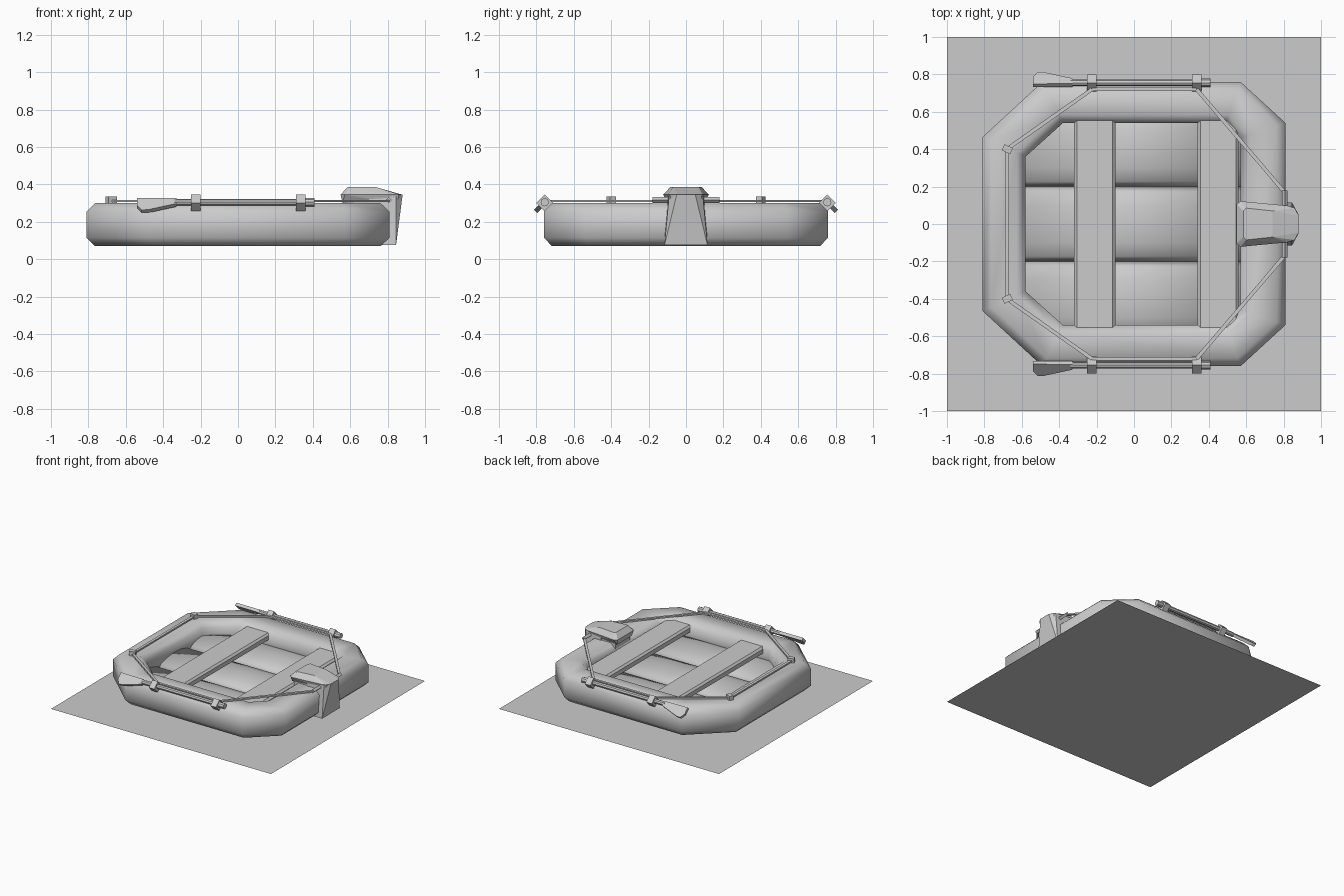
import bpy, bmesh
from math import radians, cos, sin, pi
from mathutils import Vector, Matrix

if "Cube" in bpy.data.objects:
    bpy.data.objects.remove(bpy.data.objects["Cube"])


def finish(name, bm, smooth=False):
    bmesh.ops.recalc_face_normals(bm, faces=bm.faces[:])
    me = bpy.data.meshes.new(name)
    bm.to_mesh(me)
    bm.free()
    for p in me.polygons:
        p.use_smooth = smooth
    ob = bpy.data.objects.new(name, me)
    bpy.context.collection.objects.link(ob)
    return ob


def loft(name, rings, closed=False, smooth=False):
    """Skin a list of equal-length rings; cap the ends unless closed."""
    bm = bmesh.new()
    vs = [[bm.verts.new(p) for p in r] for r in rings]
    n = len(vs[0])
    for i in range(len(vs) if closed else len(vs) - 1):
        a, b = vs[i], vs[(i + 1) % len(vs)]
        for j in range(n):
            bm.faces.new((a[j], a[(j + 1) % n], b[(j + 1) % n], b[j]))
    if not closed:
        bm.faces.new(vs[0])
        bm.faces.new(vs[-1])
    return finish(name, bm, smooth)


def beam(name, a, b, w, h, roll=0):
    """Box running from a to b."""
    a, b = Vector(a), Vector(b)
    rot = (b - a).to_track_quat('X', 'Z').to_matrix().to_4x4()
    m = (Matrix.Translation((a + b) / 2) @ rot @ Matrix.Rotation(radians(roll), 4, 'X')
         @ Matrix.Diagonal(((b - a).length, w, h, 1)))
    bm = bmesh.new()
    bmesh.ops.create_cube(bm, size=1, matrix=m)
    return finish(name, bm)


def hull(name, half):
    """Convex solid, mirrored across y = 0."""
    bm = bmesh.new()
    for x, y, z in half:
        bm.verts.new((x, y, z))
        bm.verts.new((x, -y, z))
    bmesh.ops.convex_hull(bm, input=bm.verts[:])
    bmesh.ops.dissolve_limit(bm, angle_limit=0.02, verts=bm.verts[:], edges=bm.edges[:])
    return finish(name, bm)


# water plane
bm = bmesh.new()
bmesh.ops.create_grid(bm, x_segments=1, y_segments=1, size=1)
finish("ground_plane", bm)

# inflatable hull tube: octagonal section swept round an octagonal path
outer = [(-.81, .465), (-.49, .76), (.57, .76), (.81, .54)]
inner = [(-.58, .36), (-.38, .54), (.49, .54), (.57, .46)]
outer += [(x, -y) for x, y in reversed(outer)]
inner += [(x, -y) for x, y in reversed(inner)]
c = .2
section = [(c, .07), (1 - c, .07), (1, .115), (1, .255), (1 - c, .30), (c, .30), (0, .255), (0, .115)]
rings = [[(i[0] + (o[0] - i[0]) * t, i[1] + (o[1] - i[1]) * t, z) for t, z in section]
         for i, o in zip(inner, outer)]
loft("hull_tube", rings, closed=True, smooth=True)

# three inflated floor rolls
for k, y0 in enumerate((-.4, 0, .4)):
    prof = [(y0 + .2 * cos(2 * pi * a / 12), .135 + .06 * sin(2 * pi * a / 12)) for a in range(12)]
    loft(f"floor_roll_{k}", [[(x, y, z) for y, z in prof] for x in (-.62, .62)], smooth=True)

# bench seats with chamfered tops
for k, x0 in enumerate((-.21, .45)):
    bar = [(-.11, .22), (-.11, .255), (-.095, .27), (.095, .27), (.11, .255), (.11, .22)]
    loft(f"seat_{k}", [[(x0 + x, y, z) for x, z in bar] for y in (-.56, .56)])

for side, s in (("left", 1), ("right", -1)):
    ay, az = .755, .305

    # oar shaft and grip
    for part, x0, x1, r in (("shaft", -.34, .37, .018), ("grip", .36, .41, .022)):
        loft(f"oar_{part}_{side}",
             [[(x, s * (ay + r * cos(pi * k / 4)), az + r * sin(pi * k / 4)) for k in range(8)]
              for x in (x0, x1)])

    # oar blade, widening outboard and down at 45 degrees
    outline = [(-.33, -.018), (-.54, -.02), (-.54, .035), (-.515, .07), (-.48, .068), (-.33, .022)]
    q = .7071
    loft(f"oar_blade_{side}",
         [[(x, s * (ay + (v + t) * q), az + (t - v) * q) for x, v in outline] for t in (-.012, .012)])

    # oar clips
    for k, x in enumerate((-.225, .335)):
        beam(f"oar_clip_{side}_{k}", (x - .025, s * ay, .30), (x + .025, s * ay, .30), .064, .064, 45)

    # rope post
    beam(f"rope_post_{side}", (-.70, s * .41, .315), (-.655, s * .39, .315), .035, .04)

    # grab rope
    path = [(.805, .17), (.335, .72), (-.225, .72), (-.68, .40)]
    for k in range(3):
        (xa, ya), (xb, yb) = path[k], path[k + 1]
        beam(f"rope_{side}_{k}", (xa, s * ya, .312), (xb, s * yb, .312), .02, .012)

beam("rope_bow", (-.68, -.40, .312), (-.68, .40, .312), .022, .012)

# outboard motor
beam("motor_bar", (.806, -.18, .316), (.806, .18, .316), .022, .022, 45)
beam("motor_body", (.575, 0, .26), (.83, 0, .26), .19, .16)
hull("motor_cap", [(.56, .095, .30), (.85, .08, .30),
                   (.548, .105, .345), (.57, .122, .345), (.82, .098, .345), (.86, .085, .345), (.88, .045, .345),
                   (.585, .07, .385), (.60, .085, .385), (.74, .07, .385)])
hull("motor_leg", [(.70, .10, .34), (.845, .09, .34), (.88, .05, .345),
                   (.70, .115, .075), (.845, .115, .075)])
